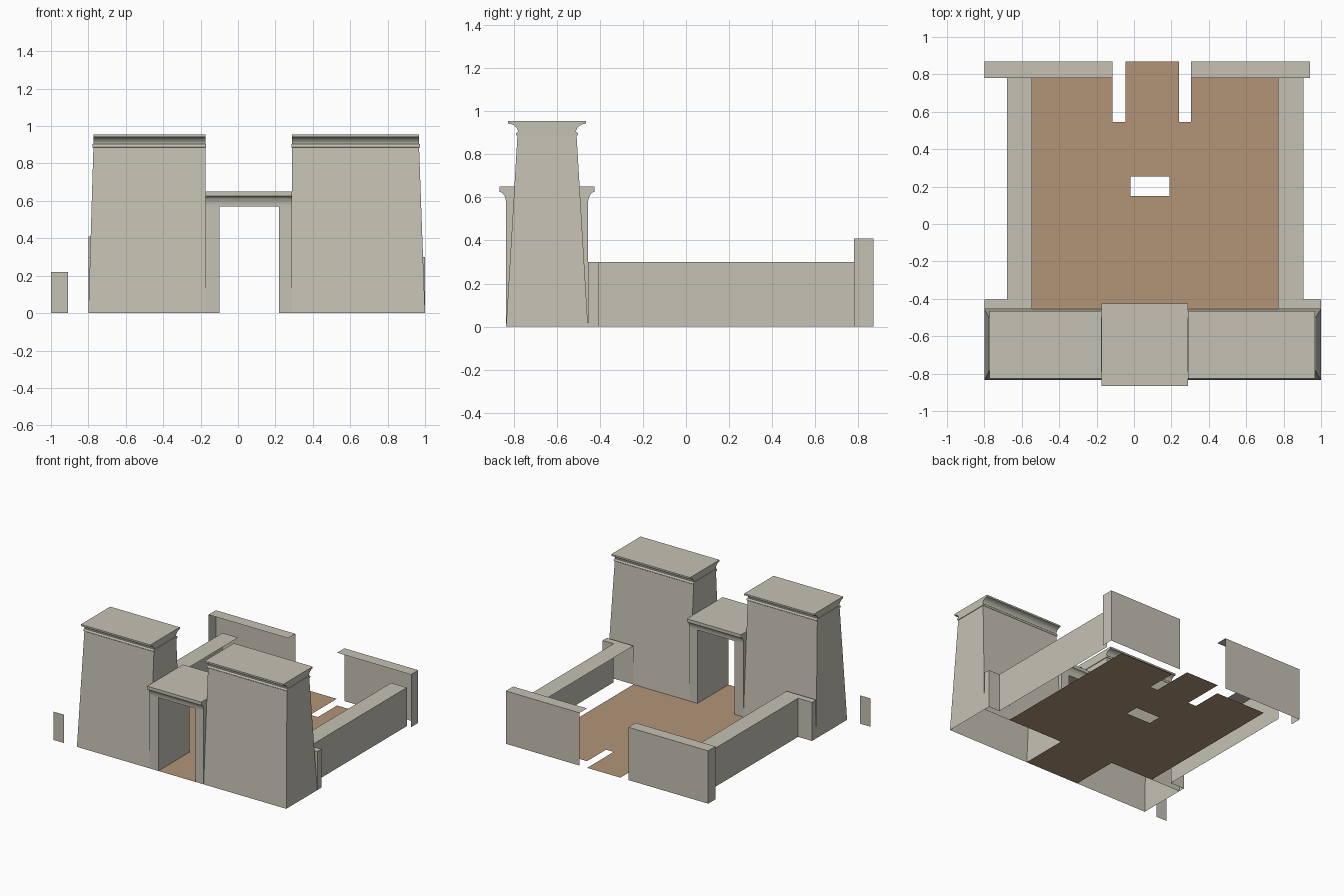
import bpy, bmesh, math

if "Cube" in bpy.data.objects:
    bpy.data.objects.remove(bpy.data.objects["Cube"])

def material(name, rgb):
    m = bpy.data.materials.new(name)
    m.diffuse_color = (*rgb, 1)
    m.use_nodes = True
    m.node_tree.nodes["Principled BSDF"].inputs["Base Color"].default_value = m.diffuse_color
    return m

STONE = material("pale_stone", (0.56, 0.535, 0.455))
EARTH = material("brown_earth", (0.45, 0.30, 0.185))
YC = -0.645          # centre line of towers and gate

def finish(name, bm, mat, solid=True):
    bmesh.ops.remove_doubles(bm, verts=bm.verts, dist=1e-5)
    if solid:
        bmesh.ops.recalc_face_normals(bm, faces=bm.faces)
    me = bpy.data.meshes.new(name)
    bm.to_mesh(me)
    bm.free()
    me.materials.append(mat)
    ob = bpy.data.objects.new(name, me)
    bpy.context.collection.objects.link(ob)
    return ob

def face(bm, pts):
    return bm.faces.new([bm.verts.new(p) for p in pts])

def shell(name, outline, h, open_edges=()):
    """Open-bottomed wall: top face plus sides, leaving out the listed edges."""
    bm = bmesh.new()
    face(bm, [(x, y, h) for x, y in outline])
    for i, a in enumerate(outline):
        if i not in open_edges:
            b = outline[(i + 1) % len(outline)]
            face(bm, [(*a, 0), (*b, 0), (*b, h), (*a, h)])
    return finish(name, bm, STONE)

def prism(name, x0, x1, half):
    """Symmetric (half width, z) profile run along x."""
    prof = [(YC - w, z) for w, z in half] + [(YC + w, z) for w, z in reversed(half)]
    bm = bmesh.new()
    f = face(bm, [(x0, y, z) for y, z in prof])
    r = bmesh.ops.extrude_face_region(bm, geom=[f], use_keep_orig=True)
    for v in r["geom"]:
        if isinstance(v, bmesh.types.BMVert):
            v.co.x = x1
    return finish(name, bm, STONE)

def cavetto(w0, z0, w1, z1, n=8):
    return [(w0 + (w1 - w0) * (1 - math.cos(t)), z0 + (z1 - z0) * math.sin(t))
            for t in (i * math.pi / 2 / n for i in range(n + 1))]

# Twin battered towers with roll moulding and flared cornice
for side, (outer, outer_top, inner) in {"left": (-0.80, -0.773, -0.175),
                                        "right": (1.0, 0.968, 0.29)}.items():
    bm = bmesh.new()
    low = [(outer, YC - .19), (inner, YC - .19), (inner, YC + .19), (outer, YC + .19)]
    top = [(outer_top, YC - .137), (inner, YC - .137), (inner, YC + .137), (outer_top, YC + .137)]
    for i in range(4):
        j = (i + 1) % 4
        face(bm, [(*low[i], 0), (*low[j], 0), (*top[j], .89), (*top[i], .89)])
    face(bm, [(*p, .89) for p in top])
    finish(side + "_tower", bm, STONE)
    a, b = sorted((outer_top, inner))
    roll = [(.135 + .009 * math.sin(t), .894 - .009 * math.cos(t))
            for t in (i * math.pi / 6 for i in range(7))]
    prism(side + "_tower_roll", a - .005, b + .005, roll)
    prism(side + "_tower_cornice", a, b,
          [(.134, .89)] + cavetto(.134, .90, .18, .942) + [(.18, .955)])

# Gate between the towers
for side, x0, x1 in (("left", -.175, -.10), ("right", .22, .29)):
    shell(side + "_gate_jamb", [(x0, YC - .19), (x1, YC - .19), (x1, YC + .19), (x0, YC + .19)], .57)
prism("gate_lintel", -.175, .29, cavetto(.19, .57, .22, .625) + [(.22, .65)])

# Courtyard side walls with a short return beside each tower (inner side open)
for side, xo, xw, xi in (("left", -.80, -.68, -.545), ("right", 1.0, .905, .77)):
    shell(side + "_court_wall",
          [(xi, -.455), (xo, -.455), (xo, -.405), (xw, -.405), (xw, .78), (xi, .78)],
          .30, open_edges=(4, 5))

# Rear walls, open toward the court and the rear gap
for side, xo, xi in (("left", -.80, -.115), ("right", .94, .305)):
    shell(side + "_rear_wall", [(xi, .78), (xo, .78), (xo, .87), (xi, .87)],
          .41, open_edges=(0, 3))

# Court floor: grid cells kept by rule, leaving slots and a pit
xs = [-.545, -.175, -.115, -.045, -.02, .19, .24, .29, .305, .77]
ys = [-.835, -.455, .15, .255, .545, .78, .87]

def is_floor(x, y):
    if y < -.455:
        return -.175 < x < .29
    if y > .78:
        return -.045 < x < .24
    if y > .545 and (-.115 < x < -.045 or .24 < x < .305):
        return False
    return not (-.02 < x < .19 and .15 < y < .255)

bm = bmesh.new()
for x0, x1 in zip(xs, xs[1:]):
    for y0, y1 in zip(ys, ys[1:]):
        if is_floor((x0 + x1) / 2, (y0 + y1) / 2):
            face(bm, [(x0, y0, 0), (x1, y0, 0), (x1, y1, 0), (x0, y1, 0)])
bmesh.ops.remove_doubles(bm, verts=bm.verts, dist=1e-5)
bmesh.ops.dissolve_limit(bm, angle_limit=.01, verts=bm.verts, edges=bm.edges)
finish("court_floor", bm, EARTH, solid=False)

# Small freestanding slab in front
bm = bmesh.new()
face(bm, [(-1, -.835, 0), (-.91, -.835, 0), (-.91, -.835, .22), (-1, -.835, .22)])
finish("standing_slab", bm, STONE, solid=False)
